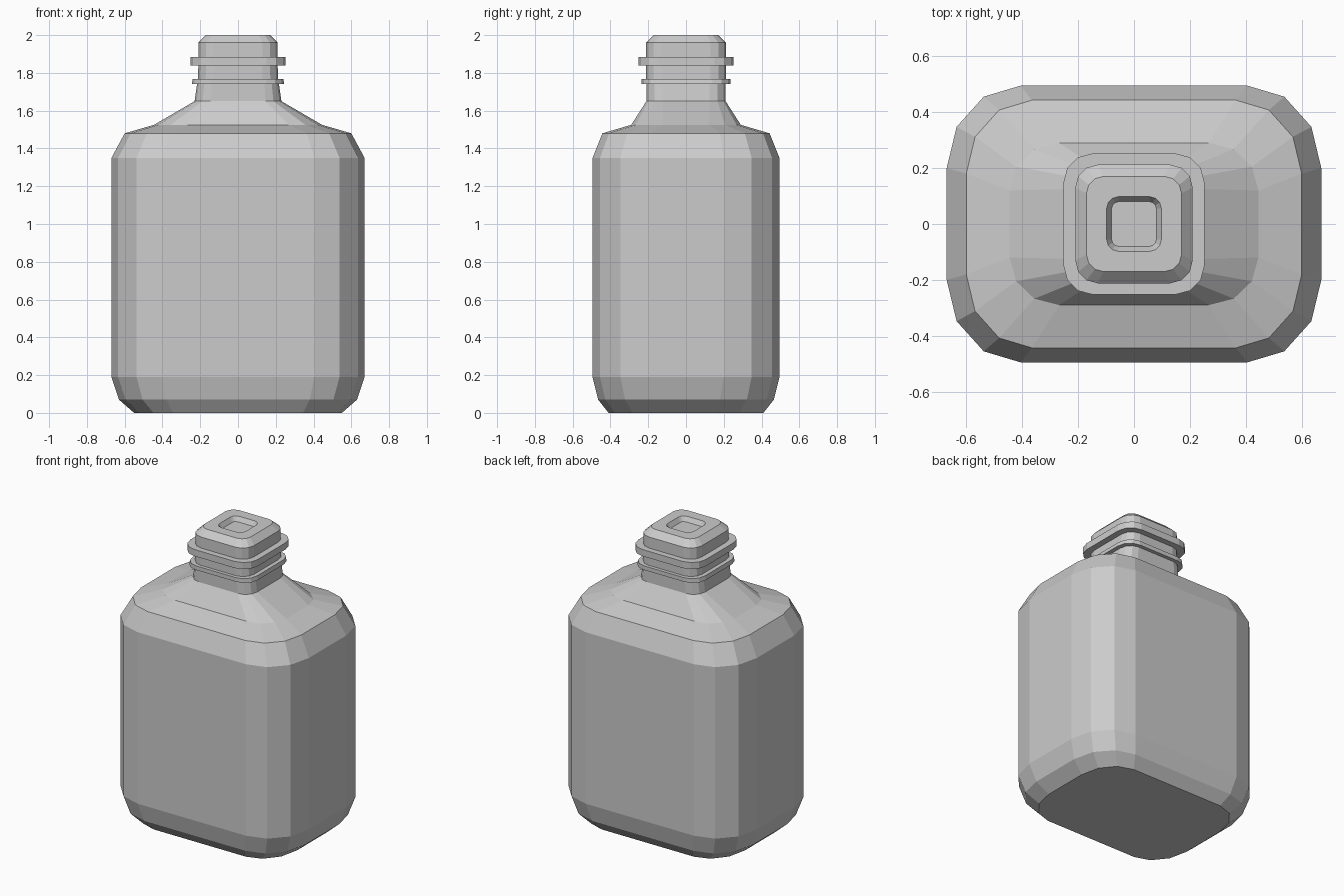
import bpy, bmesh
from math import sin, cos, pi


def corner_ring(z, hx, hy, fx, fy):
    """Rounded rectangle: half sizes hx, hy; half lengths of flats fx, fy."""
    pts = []
    for q, (sx, sy) in enumerate([(1, 1), (-1, 1), (-1, -1), (1, -1)]):
        for k in range(4):
            a = q * pi / 2 + k * pi / 6
            pts.append((sx * fx + (hx - fx) * cos(a), sy * fy + (hy - fy) * sin(a), z))
    return pts


def loft(name, profile):
    bm = bmesh.new()
    rings = [[bm.verts.new(p) for p in corner_ring(*row)] for row in profile]
    for a, b in zip(rings, rings[1:]):
        n = len(a)
        for i in range(n):
            j = (i + 1) % n
            bm.faces.new((a[i], a[j], b[j], b[i]))
    bm.faces.new(rings[0][::-1])
    bm.faces.new(rings[-1])
    bmesh.ops.recalc_face_normals(bm, faces=bm.faces)
    mesh = bpy.data.meshes.new(name)
    bm.to_mesh(mesh)
    bm.free()
    ob = bpy.data.objects.new(name, mesh)
    bpy.context.collection.objects.link(ob)
    return ob


# z, half width, half depth, flat half width, flat half depth
body = [
    (0.00, 0.55, 0.41, 0.345, 0.155),
    (0.07, 0.63, 0.465, 0.38, 0.18),
    (0.19, 0.67, 0.495, 0.405, 0.20),
    (1.35, 0.67, 0.495, 0.405, 0.20),
    (1.48, 0.60, 0.443, 0.365, 0.18),
    (1.525, 0.445, 0.29, 0.268, 0.12),
]

# neck with a thin lower bead, a thicker upper flange and a bevelled lip
neck = [
    (1.65, 0.23, 0.21, 0.145, 0.125),
    (1.74, 0.217, 0.21, 0.14, 0.125),
    (1.74, 0.245, 0.235, 0.15, 0.14),
    (1.768, 0.24, 0.235, 0.15, 0.14),
    (1.768, 0.212, 0.212, 0.13, 0.13),
    (1.84, 0.21, 0.212, 0.13, 0.13),
    (1.84, 0.252, 0.252, 0.15, 0.15),
    (1.885, 0.252, 0.252, 0.15, 0.15),
    (1.885, 0.21, 0.212, 0.13, 0.13),
    (1.96, 0.21, 0.212, 0.13, 0.13),
    (2.00, 0.17, 0.17, 0.11, 0.11),
]

# shallow recessed mouth
mouth = [
    (2.00, 0.098, 0.098, 0.055, 0.055),
    (1.97, 0.08, 0.08, 0.055, 0.055),
]

loft("bottle", body + neck + mouth)
